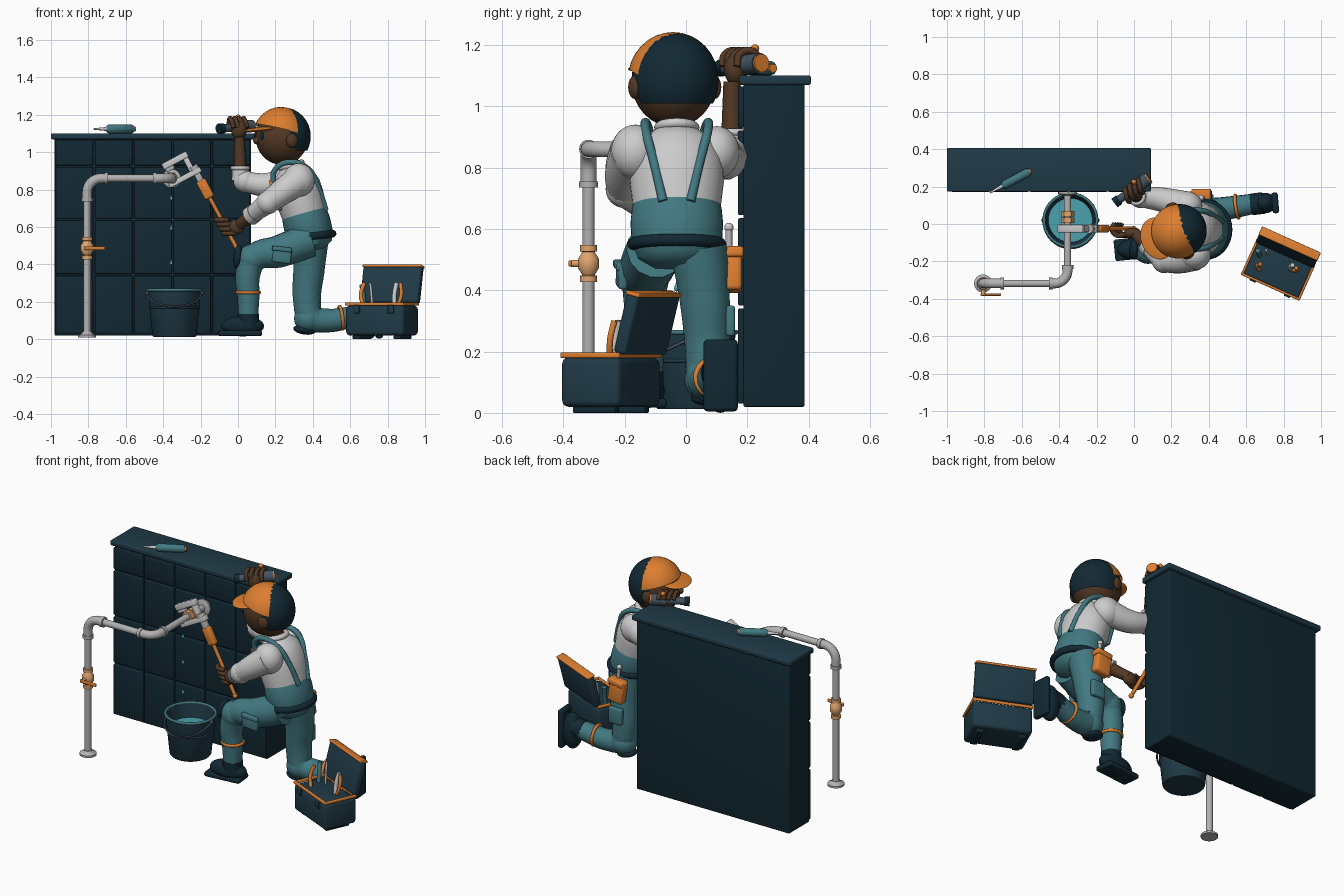
import bpy, bmesh, math
from mathutils import Vector, Matrix

if "Cube" in bpy.data.objects:
    bpy.data.objects.remove(bpy.data.objects["Cube"])

def mat(name, *c):
    m = bpy.data.materials.new(name)
    m.diffuse_color = (*c, 1)
    m.use_nodes = True
    m.node_tree.nodes["Principled BSDF"].inputs["Base Color"].default_value = m.diffuse_color
    return m
NAVY = mat("navy", .006, .022, .034)
SLATE = mat("slate", .014, .042, .062)
TEAL = mat("teal", .055, .19, .22)
WATER = mat("water", .07, .36, .42)
ORANGE = mat("orange", .72, .21, .03)
BRASS = mat("brass", .75, .38, .16)
SKIN = mat("skin", .085, .04, .018)
WHITE = mat("white", .8, .8, .8)
STEEL = mat("steel", .45, .45, .45)
GREY = mat("dark_grey", .06, .09, .12)

def finish(ob, m, angle=40):
    ob.data.materials.clear()
    if m: ob.data.materials.append(m)
    bpy.ops.object.select_all(action='DESELECT')
    ob.select_set(True)
    bpy.context.view_layer.objects.active = ob
    bpy.ops.object.shade_smooth_by_angle(angle=math.radians(angle))
    return ob

def from_bm(name, bm, m, mtx=Matrix()):
    me = bpy.data.meshes.new(name)
    bm.to_mesh(me); bm.free()
    ob = bpy.data.objects.new(name, me)
    bpy.context.collection.objects.link(ob)
    ob.matrix_world = mtx
    return finish(ob, m)

def place(loc, rot=(0, 0, 0), parent=Matrix()):
    r = Matrix.Rotation(rot[2], 4, 'Z') @ Matrix.Rotation(rot[1], 4, 'Y') @ Matrix.Rotation(rot[0], 4, 'X')
    return parent @ Matrix.Translation(loc) @ r

def box(name, loc, size, m, rot=(0, 0, 0), bevel=.01, parent=Matrix()):
    bm = bmesh.new()
    bmesh.ops.create_cube(bm, size=1)
    bmesh.ops.scale(bm, vec=size, verts=bm.verts)
    if bevel:
        bmesh.ops.bevel(bm, geom=bm.edges[:], offset=min(bevel, min(size) * .45), segments=3, profile=.5, affect='EDGES')
    return from_bm(name, bm, m, place(loc, rot, parent))

def ball(name, loc, size, m, rot=(0, 0, 0), cuts=(), seg=32):
    # ellipsoid, optionally cut by planes (point, normal) removing the normal side
    bm = bmesh.new()
    bmesh.ops.create_uvsphere(bm, u_segments=seg, v_segments=seg // 2, radius=1)
    bmesh.ops.scale(bm, vec=size if isinstance(size, tuple) else (size,) * 3, verts=bm.verts)
    for p, n in cuts:
        bmesh.ops.bisect_plane(bm, geom=bm.verts[:] + bm.edges[:] + bm.faces[:], plane_co=p, plane_no=n, clear_outer=True)
    return from_bm(name, bm, m, place(loc, rot))

def lathe(name, prof, m, loc, rot=(0, 0, 0), sy=1, n=40):
    bm = bmesh.new()
    rings = [[bm.verts.new((r * math.cos(a), r * sy * math.sin(a), z)) for a in (math.tau * i / n for i in range(n))] for r, z in prof]
    for a, b in zip(rings, rings[1:]):
        for i in range(n):
            bm.faces.new((a[i], a[(i + 1) % n], b[(i + 1) % n], b[i]))
    bm.faces.new(rings[0][::-1]); bm.faces.new(rings[-1])
    return from_bm(name, bm, m, place(loc, rot))

def tube(name, pts, m, r=None, smooth=False, cyclic=False):
    # swept round section; points are (x, y, z[, radius])
    cu = bpy.data.curves.new(name, 'CURVE')
    cu.dimensions, cu.bevel_depth, cu.bevel_resolution, cu.use_fill_caps = '3D', 1, 5, True
    s = cu.splines.new('BEZIER' if smooth else 'POLY')
    P = s.bezier_points if smooth else s.points
    P.add(len(pts) - 1)
    for q, p in zip(P, pts):
        q.co = tuple(p[:3]) if smooth else (*p[:3], 1)
        q.radius = r or p[3]
        if smooth: q.handle_left_type = q.handle_right_type = 'AUTO'
    s.use_cyclic_u = cyclic
    ob = bpy.data.objects.new(name, cu)
    bpy.context.collection.objects.link(ob)
    bpy.ops.object.select_all(action='DESELECT')
    ob.select_set(True)
    bpy.context.view_layer.objects.active = ob
    bpy.ops.object.convert(target='MESH')
    return finish(bpy.context.view_layer.objects.active, m)

def ring(name, loc, R, r, m, rot=(0, 0, 0), sy=1):
    M = place(loc, rot)
    return tube(name, [M @ Vector((R * math.cos(a), R * sy * math.sin(a), 0)) for a in (math.tau * i / 32 for i in range(32))], m, r, cyclic=True)

def fillet(pts, rad):
    pts = [Vector(p) for p in pts]; out = [pts[0]]
    for a, b, c in zip(pts, pts[1:], pts[2:]):
        u, v = (a - b).normalized(), (c - b).normalized()
        out += [b + (u + v) * rad - u * rad * math.sin(t) - v * rad * math.cos(t) for t in (math.pi / 2 * i / 8 for i in range(9))]
    return out + [pts[-1]]

# tiled wall with cap
box("wall_core", (-.455, .287, .55), (1.05, .2, 1.06), NAVY, bevel=.006)
rows = (.025, .345, .64, .925, 1.07)
for i in range(5):
    for z0, z1 in zip(rows, rows[1:]):
        box("wall_tile", (-.875 + .21 * i, .185, (z0 + z1) / 2), (.2, .03, z1 - z0 - .01), NAVY, bevel=.005)
box("wall_cap", (-.455, .29, 1.085), (1.09, .235, .032), SLATE, bevel=.008)

# water pipe with collars and valve
PX, PY, PZ = -.807, -.318, .86
tube("pipe", fillet([(PX, PY, .02), (PX, PY, PZ), (-.355, PY, PZ), (-.355, .19, PZ)], .075), STEEL, .02)
tube("pipe_elbow", fillet([(PX, PY, .75), (PX, PY, PZ), (-.71, PY, PZ)], .075), STEEL, .026)
tube("pipe_elbow", fillet([(-.44, PY, PZ), (-.355, PY, PZ), (-.355, -.23, PZ)], .07), STEEL, .026)
for a, b in [((PX, PY, .735), (PX, PY, .755)), ((-.715, PY, PZ), (-.695, PY, PZ)), ((-.455, PY, PZ), (-.435, PY, PZ)), ((-.355, -.24, PZ), (-.355, -.22, PZ))]:
    tube("pipe_collar", [a, b], STEEL, .031)
lathe("pipe_flange", [(.048, 0), (.048, .012), (.03, .02), (.024, .03)], STEEL, (PX, PY, .01))
lathe("wall_flange", [(.05, 0), (.05, .012), (.03, .02)], STEEL, (-.355, .172, PZ), (math.pi / 2, 0, 0))
lathe("valve_body", [(.028, -.06), (.028, -.04), (.02, -.038), (.034, -.015), (.034, .015), (.02, .038), (.028, .04), (.028, .06)], BRASS, (PX, PY, .487))
tube("valve_stem", [(PX, PY, .487), (PX, -.375, .487)], BRASS, .012)
box("valve_handle", (-.765, -.378, .487), (.11, .012, .02), ORANGE, bevel=.005)
for y in (.02, .055):
    lathe("pipe_nut", [(.036, 0), (.036, .028)], BRASS, (-.355, y + .014, PZ), (math.pi / 2, 0, 0), n=6)

# water drops and bucket
for z in (.755, .595, .41):
    lathe("water_drop", [(.001, .02), (.005, .008), (.009, -.003), (.007, -.01), (.001, -.014)][::-1], WATER, (-.357, -.03, z), n=16)
B = (-.34, .02, 0)
lathe("bucket", [(.112, .012), (.118, .02), (.142, .26), (.134, .26), (.118, .17), (.001, .17)], SLATE, B)
lathe("bucket_water", [(.118, .17), (.118, .18), (.001, .18)], WATER, B)
ring("bucket_rim", (B[0], B[1], .263), .142, .008, TEAL)
ring("bucket_hoop", (B[0], B[1], .17), .132, .006, SLATE)
tube("bucket_handle", [(B[0] + .145 * math.cos(a), B[1] - .15 * math.sin(a), .245 - .07 * math.sin(a)) for a in (math.pi * i / 20 for i in range(21))], GREY, .005)
for s in (-1, 1):
    ball("bucket_lug", (B[0] + .142 * s, B[1], .245), .014, GREY, seg=16)

# pipe wrench: local x across the jaws, local z along the handle
W = place((-.19, -.025, .83), (0, -.49, 0))
def wbox(name, loc, size, m, bevel=.006):
    box(name, loc, size, m, bevel=bevel, parent=W)
wbox("wrench_grip", (0, 0, -.03), (.055, .04, .11), ORANGE, .012)
tube("wrench_shaft", [W @ Vector((0, 0, -.07)), W @ Vector((0, 0, -.40))], ORANGE, .011)
ball("wrench_end", W @ Vector((0, 0, -.4)), .015, ORANGE, seg=16)
wbox("wrench_neck", (0, 0, .05), (.035, .035, .08), STEEL)
wbox("wrench_lower_jaw", (-.065, 0, .075), (.19, .04, .03), WHITE)
wbox("wrench_back", (-.015, 0, .125), (.03, .036, .12), WHITE)
wbox("wrench_upper_jaw", (-.07, 0, .18), (.15, .042, .035), WHITE)
wbox("wrench_tooth", (-.115, 0, .155), (.05, .036, .025), STEEL)
tube("wrench_knurl", [W @ Vector((.0, 0, .085)), W @ Vector((.0, 0, .11))], STEEL, .026)

# sealant tube on the wall cap
lathe("sealant_tube", [(.018, 0), (.023, .01), (.023, .15), (.012, .165)], TEAL, (-.56, .28, 1.124), (0, -math.pi / 2, .49))
lathe("sealant_nozzle", [(.011, 0), (.004, .08)], WHITE, (-.70, .205, 1.124), (0, -math.pi / 2, .49), n=20)
lathe("sealant_cap", [(.014, -.01), (.014, .004)], ORANGE, (-.56, .28, 1.124), (0, -math.pi / 2, .49), n=20)

# torso, dungarees and belt
T, TR = (.385, -.03, .56), (0, -.27, 0)
lathe("shirt", [(.11, 0), (.12, .1), (.13, .2), (.127, .27), (.105, .335), (.06, .375), (.03, .385)], WHITE, T, TR, 1.18)
lathe("trouser_hips", [(.06, -.09), (.105, -.06), (.124, 0), (.127, .06), (.123, .11), (.118, .135), (.1, .138)], TEAL, T, TR, 1.19)
ring("belt", (.385, -.03, .55), .122, .02, NAVY, (0, -.12, 0), 1.16)
box("bib", (.205, -.03, .77), (.03, .17, .17), TEAL, TR, .012)
for s in (-1, 1):
    tube("strap", [(.19, -.03 + .07 * s, .83), (.195, -.03 + .085 * s, .9), (.26, -.03 + .1 * s, .945), (.37, -.03 + .1 * s, .915), (.425, -.03 + .075 * s, .82), (.47, -.03 + .045 * s, .69)], TEAL, .015, smooth=True)
    box("strap_buckle", (.178, -.03 + .07 * s, .835), (.02, .03, .035), ORANGE, TR, .005)
tube("neck", [(.29, -.03, .9), (.255, -.035, .99)], SKIN, .052)
ring("collar", (.285, -.03, .93), .058, .016, WHITE, TR)

# front leg (planted foot)
tube("front_leg", [(.38, -.1, .53, .095), (.22, -.13, .47, .088), (.09, -.135, .435, .075), (.055, -.135, .36, .068), (.055, -.13, .22, .06), (.055, -.13, .1, .052)], TEAL, smooth=True)
ball("front_knee", (.075, -.135, .43), .078, TEAL)
ball("front_knee_pad", (.0, -.135, .44), (.025, .055, .065), NAVY, (0, .1, 0))
ring("front_leg_band", (.055, -.13, .25), .06, .009, ORANGE)
box("thigh_pocket", (.235, -.21, .45), (.1, .03, .085), TEAL, (0, .12, .1), .01)
box("pocket_flap", (.235, -.218, .482), (.105, .03, .025), TEAL, (0, .12, .1), .006)
ball("front_boot", (.025, -.13, .07), (.115, .06, .055), NAVY, (0, 0, .1))
tube("front_boot_cuff", [(.055, -.13, .06), (.055, -.13, .135)], NAVY, .058)
box("front_boot_sole", (.01, -.13, .032), (.23, .115, .03), NAVY, (0, 0, .1), .012)

# rear leg (kneeling)
tube("rear_leg", [(.39, .04, .54, .095), (.38, .06, .38, .084), (.37, .07, .2, .074), (.39, .07, .12, .07), (.47, .08, .1, .064), (.65, .11, .13, .054)], TEAL, smooth=True)
ball("rear_knee", (.375, .07, .11), .075, TEAL)
ball("rear_knee_pad", (.355, .07, .05), (.06, .055, .025), NAVY, (0, .15, 0))
ring("rear_leg_band", (.55, .093, .115), .061, .009, ORANGE, (0, 1.45, .15))
box("rear_leg_pocket", (.38, .145, .3), (.09, .03, .1), TEAL, bevel=.01)
ball("rear_boot", (.7, .112, .11), (.06, .055, .11), NAVY)
tube("rear_boot_cuff", [(.63, .105, .13), (.69, .112, .14)], NAVY, .058)
box("rear_boot_sole", (.755, .113, .122), (.035, .112, .235), NAVY, (0, 0, .08), .014)

# belt pouch with tool
box("pouch", (.36, .155, .465), (.1, .055, .14), ORANGE, (0, -.15, 0), .014)
box("pouch_flap", (.36, .158, .52), (.105, .06, .035), ORANGE, (0, -.15, 0), .01)
tube("pouch_tool", [(.37, .14, .52), (.36, .14, .6)], STEEL, .011)
ball("pouch_tool_end", (.36, .14, .605), .015, WHITE, seg=16)

# near arm to the wrench
ball("near_shoulder", (.325, -.165, .85), (.085, .08, .09), WHITE)
tube("near_upper_sleeve", [(.325, -.17, .85, .08), (.24, -.195, .79, .07), (.16, -.2, .73, .06)], WHITE, smooth=True)
ball("near_elbow", (.16, -.2, .73), .062, WHITE)
tube("near_lower_sleeve", [(.16, -.2, .73, .058), (.075, -.12, .665, .046)], WHITE)
tube("near_cuff", [(.09, -.134, .676), (.065, -.11, .657)], WHITE, .052)
tube("near_forearm", [(.08, -.125, .67, .036), (.0, -.045, .605, .03)], SKIN)
ball("near_hand", (-.01, -.05, .6), (.045, .03, .04), SKIN)
for i in range(4):
    z = .565 + .024 * i
    x = -.19 + (.83 - z) * .533
    tube("near_finger", [(x + .035, -.055, z), (x, -.062, z), (x - .03, -.03, z), (x - .015, .005, z)], SKIN, .013, smooth=True)

# far arm raised to the torch
ball("far_shoulder", (.28, .1, .85), (.085, .075, .085), WHITE)
tube("far_upper_sleeve", [(.28, .1, .85, .075), (.15, .13, .825, .065), (.045, .145, .84, .056)], WHITE, smooth=True)
ball("far_elbow", (.035, .145, .845), .06, WHITE)
tube("far_cuff", [(.015, .15, .85, .05), (.012, .15, .915, .046)], WHITE)
ring("far_cuff_hem", (.012, .15, .915), .04, .012, WHITE)
tube("far_forearm", [(.012, .15, .88, .036), (.008, .15, 1.08, .028)], SKIN)
ball("far_hand", (.005, .16, 1.12), (.042, .036, .05), SKIN)
for i in range(4):
    x, y = -.035 + .024 * i, .148 + .016 * i
    tube("far_finger", [(x + .012, y - .03, 1.13), (x, y - .02, 1.17), (x - .01, y + .02, 1.18), (x - .015, y + .045, 1.15)], SKIN, .012, smooth=True)
A, D = Vector((-.1, .115, 1.125)), Vector((.17, .125, .015))
tube("torch_body", [A, A + D * .7], GREY, .022)
tube("torch_head", [A + D * .6, A + D * .7, A + D * 1.02], GREY, .034)
tube("torch_tail", [A - D * .02, A + D * .12], NAVY, .028)
tube("torch_ring", [A + D * 1.0, A + D * 1.06], ORANGE, .03)
ball("torch_switch", (.0, .225, 1.188), .014, ORANGE, seg=16)

# head turned slightly to the front: local -x is the face
HC, HR = Vector((.235, -.04, 1.082)), (0, 0, .33)
H = place(HC, HR)
ball("head", HC, (.142, .138, .15), SKIN, HR)
ball("hair", H @ Vector((.008, 0, .002)), (.147, .144, .155), NAVY, HR, [((0, 0, -.075), (0, 0, -1)), ((0, 0, 0), (-1, 0, -.35))])
ball("cap_dome", H @ Vector((-.006, 0, .004)), (.15, .148, .156), ORANGE, HR, [((0, 0, .03), (-.25, 0, -1)), ((.05, 0, 0), (1, 0, 0))])
ball("cap_brim", H @ Vector((-.115, 0, .042)), (.09, .115, .012), ORANGE, (0, -.12, .33))
ball("nose", H @ Vector((-.142, 0, -.02)), .02, SKIN, seg=16)
for s in (-1, 1):
    ball("ear", H @ Vector((.01, .138 * s, -.02)), (.032, .02, .038), SKIN, HR, seg=20)
    ball("eye", H @ Vector((-.13, .05 * s, .005)), (.01, .016, .022), NAVY, HR, seg=16)
    box("eyebrow", (-.135, .05 * s, .036), (.014, .04, .01), NAVY, bevel=.003, parent=H)

# toolbox with open lid and tools
K = place((.77, -.245, 0), (0, 0, -.42))
box("toolbox_body", (0, 0, .1), (.34, .21, .16), SLATE, bevel=.02, parent=K)
for s in (-1, 1):
    box("toolbox_rim", (0, .098 * s, .188), (.345, .014, .018), ORANGE, bevel=.005, parent=K)
    box("toolbox_rim", (.165 * s, 0, .188), (.014, .2, .018), ORANGE, bevel=.005, parent=K)
    box("toolbox_foot", (.12 * s, 0, .011), (.04, .15, .022), NAVY, bevel=.005, parent=K)
    box("toolbox_latch", (.1 * s, -.107, .16), (.035, .012, .045), ORANGE if s > 2 else SLATE, bevel=.004, parent=K)
box("toolbox_lid", (0, .128, .29), (.34, .045, .2), SLATE, (-.25, 0, 0), .012, K)
box("toolbox_lid_trim", (0, .153, .388), (.345, .05, .014), ORANGE, (-.25, 0, 0), .005, K)
def tool(name, pts, m, r):
    tube(name, [K @ Vector(p) for p in pts], m, r, smooth=True)
tool("spanner", [(.06, .03, .17), (.055, .04, .24), (.06, .055, .3)], WHITE, .012)
tool("plier_handle", [(-.09, -.04, .17), (-.11, -.03, .24), (-.1, -.01, .3)], ORANGE, .011)
tool("plier_handle", [(.075, .03, .17), (.095, .04, .24), (.085, .05, .3)], ORANGE, .01)
tool("screwdriver", [(-.12, .03, .17), (-.13, .04, .24), (-.14, .05, .29)], TEAL, .013)
tool("chisel", [(-.08, .05, .17), (-.09, .06, .25), (-.1, .07, .3)], STEEL, .007)
